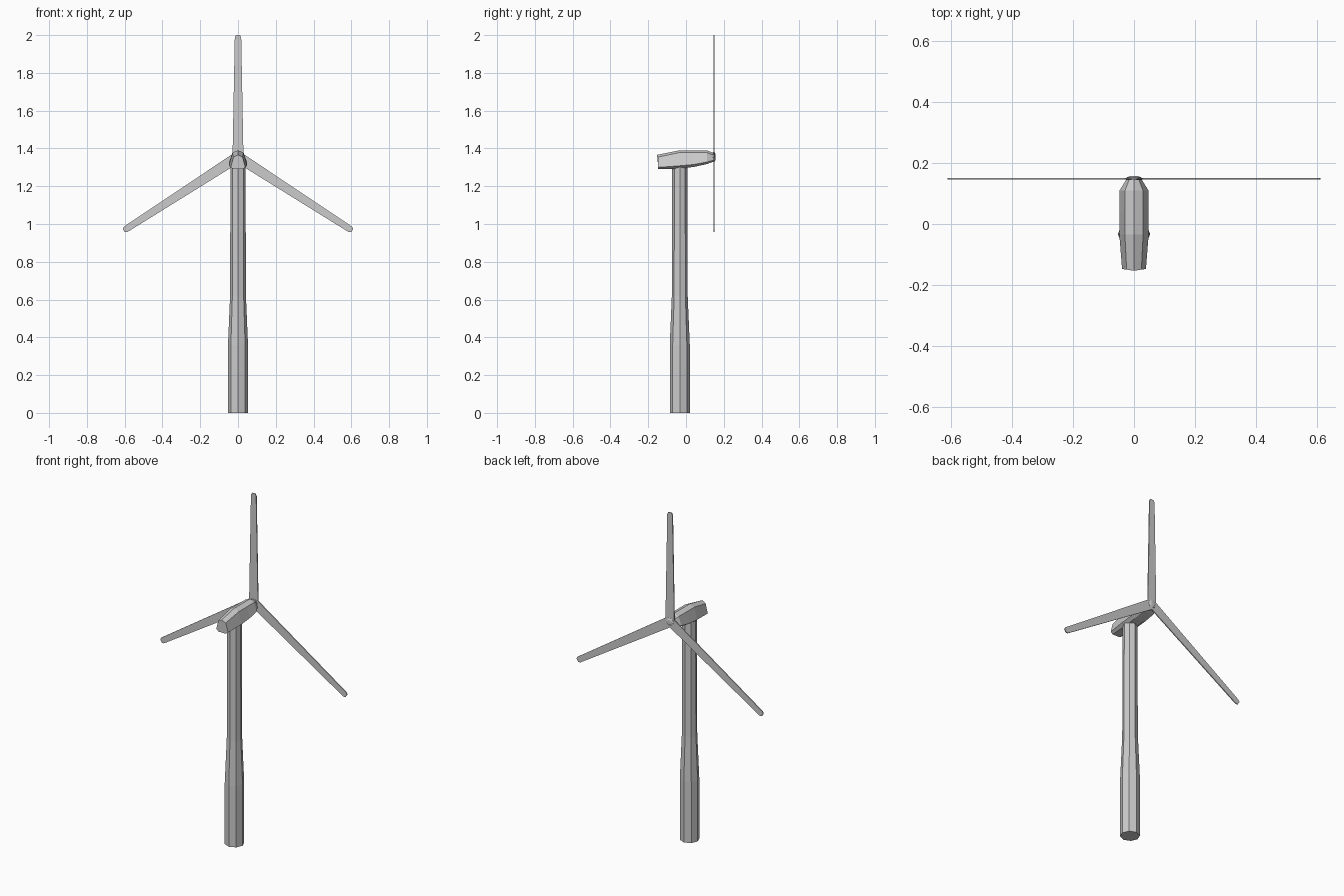
import bpy, math
from mathutils import Vector, Matrix

cube = bpy.data.objects.get("Cube")
if cube:
    bpy.data.objects.remove(cube)

grey = bpy.data.materials.new("light_grey")
grey.use_nodes = True
colour = (0.6, 0.6, 0.6, 1)
grey.diffuse_color = colour
grey.node_tree.nodes["Principled BSDF"].inputs["Base Color"].default_value = colour


def loft(name, rings):
    """Skin a list of equal-sized point rings and cap both ends."""
    n = len(rings[0])
    verts = [p for ring in rings for p in ring]
    faces = [(r * n + i, r * n + (i + 1) % n, (r + 1) * n + (i + 1) % n, (r + 1) * n + i)
             for r in range(len(rings) - 1) for i in range(n)]
    faces.append(tuple(reversed(range(n))))
    faces.append(tuple(range(len(verts) - n, len(verts))))
    mesh = bpy.data.meshes.new(name)
    mesh.from_pydata(verts, [], faces)
    mesh.materials.append(grey)
    obj = bpy.data.objects.new(name, mesh)
    bpy.context.collection.objects.link(obj)
    # Consistent outward normals
    import bmesh
    bm = bmesh.new()
    bm.from_mesh(mesh)
    bmesh.ops.recalc_face_normals(bm, faces=bm.faces)
    bm.to_mesh(mesh)
    bm.free()
    return obj


def octagon(radius, z):
    return [(radius * math.cos(i * math.pi / 4), -0.033 + radius * math.sin(i * math.pi / 4), z)
            for i in range(8)]


# Tower: wide base, tapered shoulder, slim shaft
loft("tower", [octagon(r, z) for r, z in
               [(0.053, 0), (0.053, 0.36), (0.042, 0.62), (0.04, 1.31)]])


# Nacelle: slightly crowned roof, sides flaring down, narrow belly
def nacelle_ring(y, width, top, low, bottom, lean=0):
    half = [(0, top), (0.62 * width, top - 0.012), (width, low), (0.6 * width, bottom)]
    section = half + [(-x, z) for x, z in reversed(half[1:])]
    return [(x, y + lean * abs(x), z) for x, z in section]


loft("nacelle", [
    nacelle_ring(-0.153, 0.039, 1.366, 1.300, 1.290, 0.15),
    nacelle_ring(-0.035, 0.048, 1.390, 1.308, 1.293),
    nacelle_ring(0.040, 0.048, 1.390, 1.315, 1.302),
    nacelle_ring(0.110, 0.047, 1.390, 1.328, 1.317),
    nacelle_ring(0.146, 0.025, 1.376, 1.338, 1.330),
])

# Rotor hub: low faceted cap
HUB = Vector((0, 0.148, 1.355))
loft("rotor_hub", [[HUB + Vector((r * math.cos(i * math.pi / 4), dy, r * math.sin(i * math.pi / 4)))
                    for i in range(8)]
                   for r, dy in [(0.025, -0.004), (0.025, 0.004), (0.012, 0.009)]])


# Blades: thin tapered planks with clipped tips
def blade(name, angle, length):
    outline = [(-0.029, 0.0), (-0.017, length - 0.012), (-0.010, length),
               (0.010, length), (0.017, length - 0.012), (0.029, 0.0)]
    turn = Matrix.Rotation(math.radians(angle), 3, 'Y')
    loft(name, [[HUB + turn @ Vector((x, dy, z)) for x, z in outline] for dy in (-0.003, 0.003)])


blade("top_blade", 0, 0.645)
blade("left_blade", 122.8, 0.72)
blade("right_blade", -122.8, 0.72)
